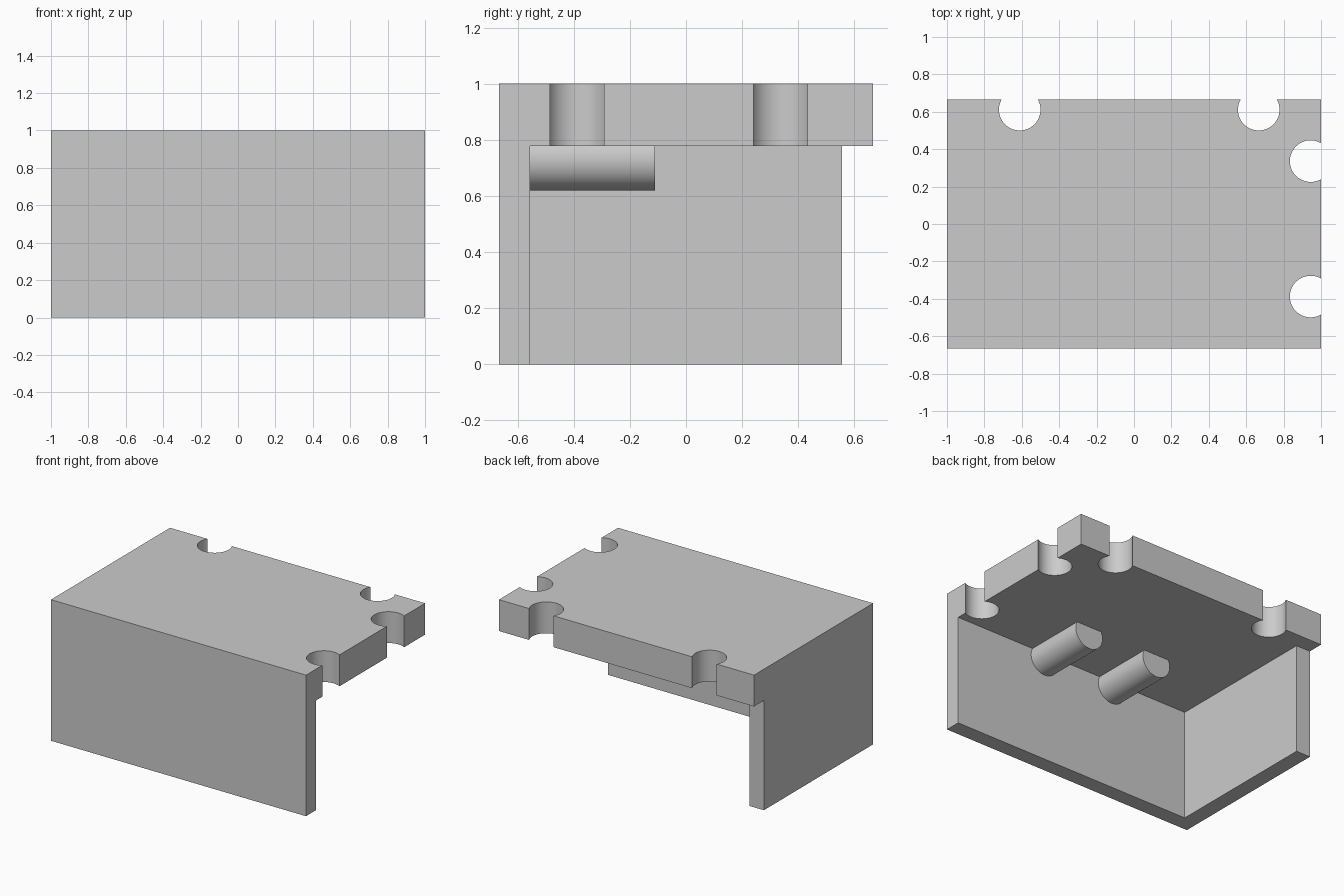
import bpy
import math

cube = bpy.data.objects.get("Cube")
if cube:
    bpy.data.objects.remove(cube, do_unlink=True)

U = 1 / 9          # wall thickness, also the radius of notches and pegs
TOP = 1 - 2 * U    # underside of the top slab
DEPTH = 6 * U      # half of the depth

grey = bpy.data.materials.new("plain_grey")
grey.use_nodes = True
colour = (0.6, 0.6, 0.6, 1)
grey.diffuse_color = colour
grey.node_tree.nodes["Principled BSDF"].inputs["Base Color"].default_value = colour


def box(name, lo, hi):
    """Axis-aligned box between two corners."""
    middle = [(a + b) / 2 for a, b in zip(lo, hi)]
    bpy.ops.mesh.primitive_cube_add(size=1, location=middle)
    obj = bpy.context.object
    obj.name = name
    obj.scale = [b - a for a, b in zip(lo, hi)]
    bpy.ops.object.transform_apply(location=True, rotation=True, scale=True)
    obj.data.materials.append(grey)
    return obj


def cylinder(name, centre, length, tilt=0):
    """Round bar, upright or tilted about x."""
    bpy.ops.mesh.primitive_cylinder_add(vertices=64, radius=U, depth=length,
                                        location=centre, rotation=(tilt, 0, 0))
    obj = bpy.context.object
    obj.name = name
    bpy.ops.object.transform_apply(location=True, rotation=True, scale=True)
    obj.data.materials.append(grey)
    return obj


def combine(target, tool, operation):
    """Apply a boolean and discard its tool."""
    tool.hide_render = True
    mod = target.modifiers.new(operation.lower(), 'BOOLEAN')
    mod.operation = operation
    mod.solver = 'EXACT'
    mod.object = tool
    bpy.ops.object.select_all(action='DESELECT')
    target.select_set(True)
    bpy.context.view_layer.objects.active = target
    bpy.ops.object.modifier_apply(modifier=mod.name)
    bpy.data.objects.remove(tool, do_unlink=True)


# Bracket body: top slab, front wall and one side wall, hollowed from a block
body = box("bracket_body", (-1, -DEPTH, 0), (1, DEPTH, 1))
combine(body, box("inner_cut", (-1 + U, -DEPTH + U, -1), (2, 2, TOP)), 'DIFFERENCE')
combine(body, box("rear_cut", (-2, DEPTH - U, -1), (2, 2, TOP)), 'DIFFERENCE')

# Round notches along the back and the open side of the slab
inset = U / 2
notches = [(-0.611, DEPTH - inset), (0.667, DEPTH - inset),
           (1 - inset, 0.336), (1 - inset, -0.388)]
for x, y in notches:
    combine(body, cylinder("notch_cut", (x, y, 1), 1), 'DIFFERENCE')

# Pegs under the slab, growing out of the front wall
peg_start, peg_end = -DEPTH + U / 2, -U
for x in (-0.28, 0.28):
    peg = cylinder("peg", (x, (peg_start + peg_end) / 2, 0.73),
                   peg_end - peg_start, math.pi / 2)
    combine(body, peg, 'UNION')

bpy.ops.object.shade_smooth_by_angle(angle=math.radians(30))
